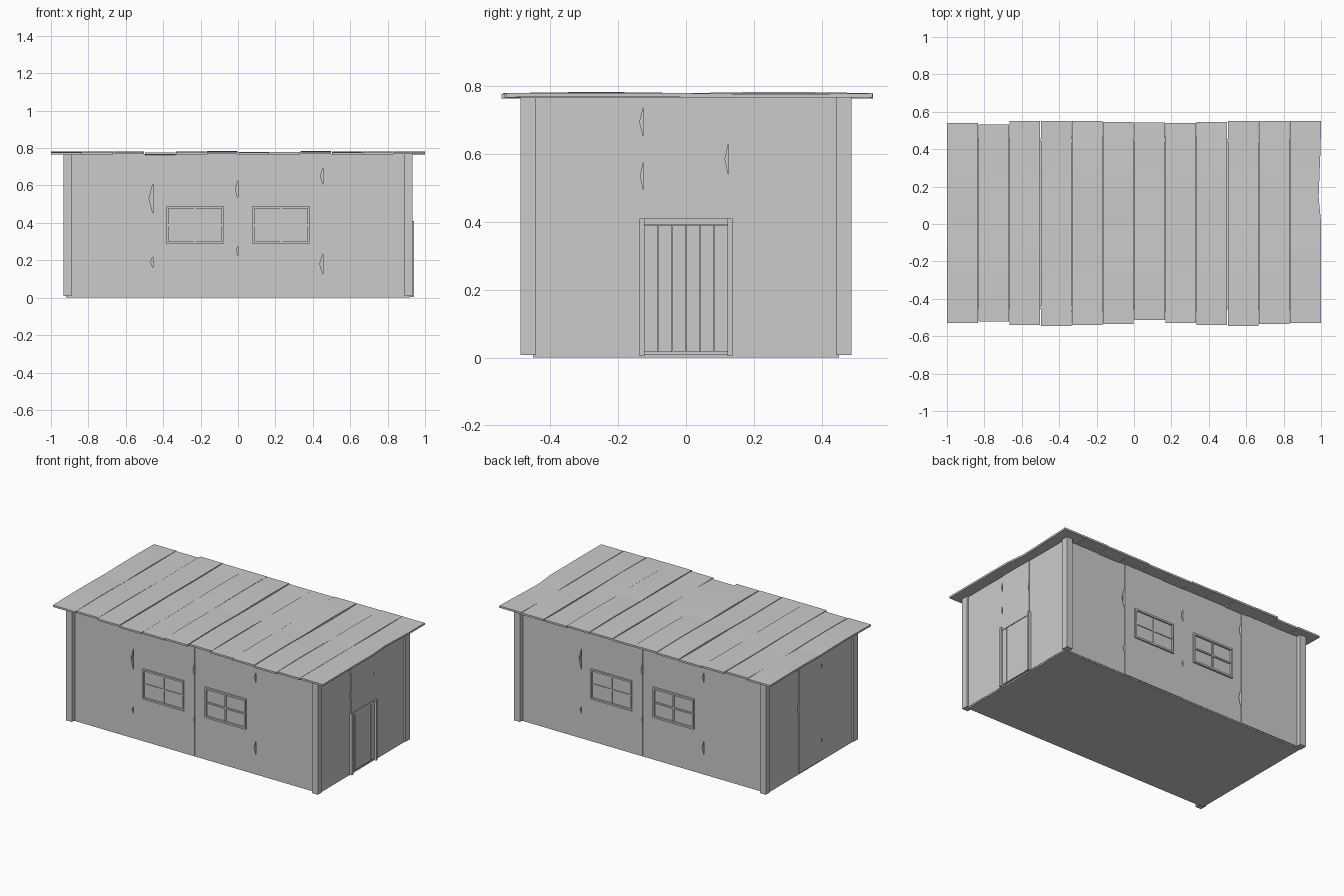
import bpy, bmesh, math, random
from mathutils import Matrix, Vector

random.seed(4)
old = bpy.data.objects.get("Cube")
if old:
    bpy.data.objects.remove(old, do_unlink=True)

grey = bpy.data.materials.new("plain grey")
grey.use_nodes = True
grey.diffuse_color = (0.6, 0.6, 0.6, 1)
grey.node_tree.nodes["Principled BSDF"].inputs["Base Color"].default_value = grey.diffuse_color


def finish(name, bm, turn=0):
    bmesh.ops.recalc_face_normals(bm, faces=bm.faces)
    bm.transform(Matrix.Rotation(math.radians(turn), 4, 'Z'))
    mesh = bpy.data.meshes.new(name)
    bm.to_mesh(mesh)
    bm.free()
    mesh.materials.append(grey)
    ob = bpy.data.objects.new(name, mesh)
    bpy.context.collection.objects.link(ob)
    return ob


def box(name, x, y, z, turn=0):
    """Box from (min, max) ranges, turned about the vertical axis."""
    bm = bmesh.new()
    bmesh.ops.create_cube(bm, size=1)
    for v in bm.verts:
        v.co = [r[0] + (c + 0.5) * (r[1] - r[0]) for c, r in zip(v.co, (x, y, z))]
    return finish(name, bm, turn)


def panel(name, u, z, depth, cracks, turn):
    """Upright wall board whose right edge has pointed splits."""
    pts = [(u[0], z[0]), (u[1], z[0])]
    for mid, half, width in sorted(cracks):
        pts += [(u[1], mid - half), (u[1] - width, mid), (u[1], mid + half)]
    pts += [(u[1], z[1]), (u[0], z[1])]
    bm = bmesh.new()
    face = bm.faces.new([bm.verts.new((a, -depth, b)) for a, b in pts])
    new = bmesh.ops.extrude_face_region(bm, geom=[face])["geom"]
    bmesh.ops.translate(bm, vec=(0, 0.02, 0),
                        verts=[v for v in new if isinstance(v, bmesh.types.BMVert)])
    return finish(name, bm, turn)


BASE, EAVE = 0.008, 0.768

# Floor slab
box("floor", (-0.92, 0.92), (-0.452, 0.452), (0, 0.01))

# Corner posts
for sx in (-1, 1):
    for sy in (-1, 1):
        box("corner_post", sorted((sx * 0.89, sx * 0.934)), sorted((sy * 0.442, sy * 0.489)), (BASE, EAVE))

# Long walls, with two windows each
seams = [-0.9, -0.455, 0, 0.455, 0.9]
splits = [[(0.53, 0.08, 0.02), (0.19, 0.03, 0.012)],
          [(0.58, 0.05, 0.014), (0.25, 0.03, 0.008)],
          [(0.65, 0.05, 0.014), (0.18, 0.06, 0.018)], []]
for side, turn in (("front", 0), ("back", 180)):
    for i, cracks in enumerate(splits):
        panel(side + "_wall_board", seams[i:i + 2], (BASE, EAVE), 0.455 + 0.003 * (i % 2), cracks, turn)
    for c in (-0.23, 0.23):
        w, t = 0.152, 0.011
        deep, thin = (-0.468, -0.45), (-0.463, -0.45)
        for s in (-1, 1):
            box(side + "_window_jamb", sorted((c + s * w, c + s * (w - t))), deep, (0.288, 0.49), turn)
            mid = 0.389 + s * 0.095
            box(side + "_window_rail", (c - w + t, c + w - t), deep, (mid - 0.006, mid + 0.006), turn)
        box(side + "_window_crossbar", (c - w + t, c + w - t), thin, (0.384, 0.394), turn)
        box(side + "_window_upright", (c - 0.005, c + 0.005), thin, (0.3, 0.478), turn)

# End walls, with a doorway on the left end
ends = [-0.45, -0.125, 0.125, 0.45]
end_splits = {90: [[(0.695, 0.045, 0.012), (0.535, 0.045, 0.01)], [(0.585, 0.045, 0.01)], []],
              -90: [[(0.44, 0.05, 0.012)], [(0.64, 0.045, 0.012), (0.14, 0.05, 0.012)], []]}
for turn, side in ((90, "left"), (-90, "right")):
    for i, cracks in enumerate(end_splits[turn]):
        low = 0.408 if turn == 90 and i == 1 else BASE
        panel(side + "_wall_board", ends[i:i + 2], (low, EAVE), 0.922 + 0.003 * (i % 2), cracks, turn)

# Door boards and frame
for i in range(6):
    u = -0.122 + i * 0.041
    drop = random.uniform(0, 0.004)
    box("door_board", (u, u + 0.0395), (-0.926 - drop / 2, -0.91), (0.016 + drop, 0.392 - drop), 90)
for s in (-1, 1):
    box("door_jamb", sorted((s * 0.122, s * 0.137)), (-0.94, -0.9), (0.005, 0.41), 90)
box("door_lintel", (-0.122, 0.122), (-0.93, -0.905), (0.392, 0.41), 90)

# Roof boards, slightly warped along their length
front_ends = [0.53, 0.522, 0.54, 0.545, 0.54, 0.535, 0.514, 0.53, 0.54, 0.545, 0.535, 0.53]
back_ends = [0.54, 0.532, 0.55, 0.552, 0.55, 0.545, 0.542, 0.54, 0.545, 0.55, 0.552, 0.55]
STEPS = 8
for i in range(12):
    x0 = -1 + i / 6 + (0.0015 if i else 0)
    x1 = -1 + (i + 1) / 6 - (0.0015 if i < 11 else 0)
    lift = 0.0015 * (i % 3)
    bow = [random.uniform(-0.004, 0.005) for _ in range(2)]
    bm = bmesh.new()
    rings = []
    for k in range(STEPS + 1):
        f = k / STEPS
        y = -front_ends[i] + f * (front_ends[i] + back_ends[i])
        wave = math.sin(2 * math.pi * f)
        z = 0.765 + lift + (bow[0] if f < 0.5 else bow[1]) * abs(wave)
        shrink = 0.015 * math.sin(math.pi * f) ** 2 if i == 11 and f > 0.5 else 0
        ring = [(x0, y, z), (x1 - shrink, y, z), (x1 - shrink, y, z + 0.012), (x0, y, z + 0.012)]
        rings.append([bm.verts.new(Vector(p)) for p in ring])
    for a, b in zip(rings, rings[1:]):
        for j in range(4):
            bm.faces.new((a[j], a[(j + 1) % 4], b[(j + 1) % 4], b[j]))
    bm.faces.new(rings[0])
    bm.faces.new(rings[-1])
    finish("roof_board", bm)
